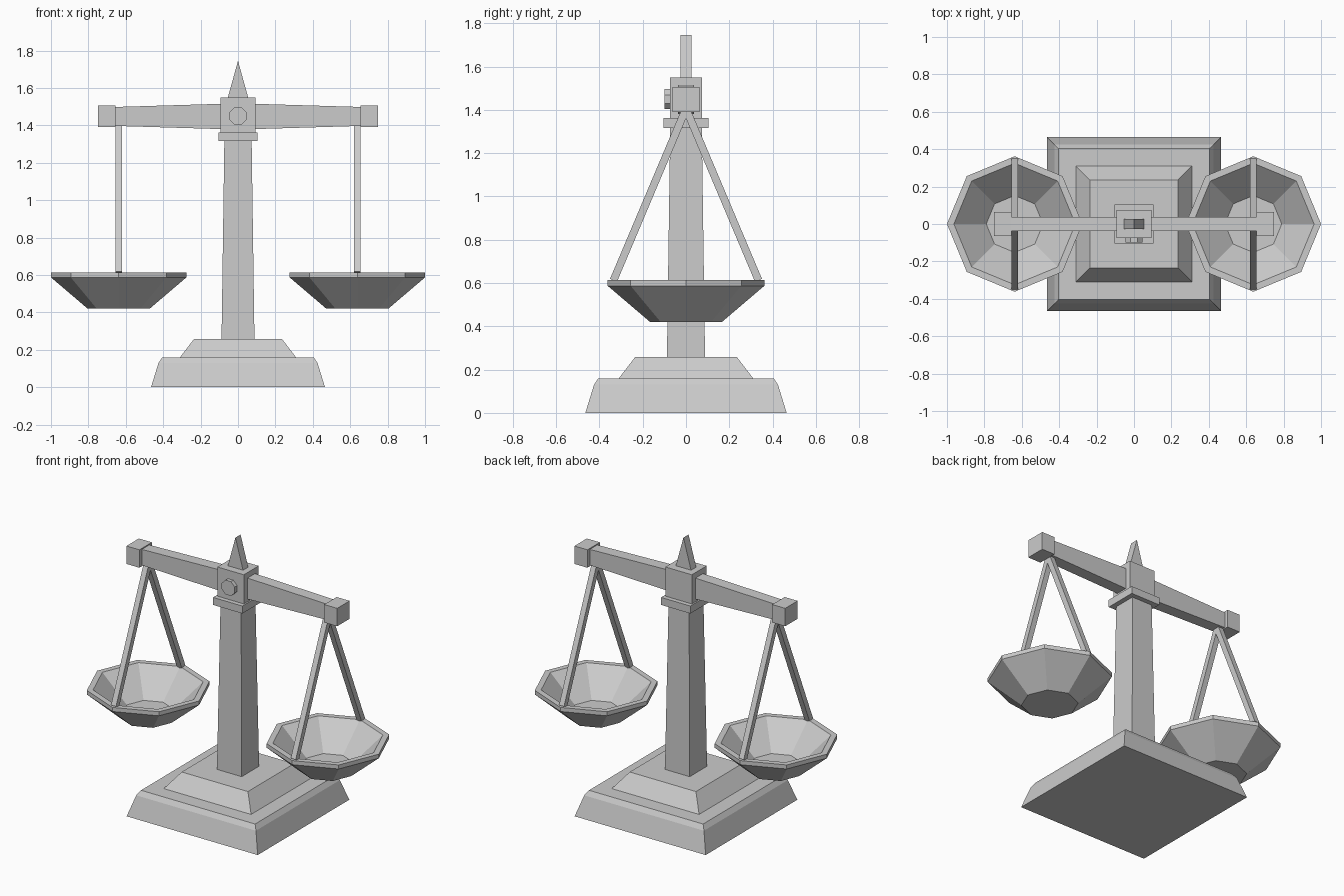
import bpy, bmesh, math
from mathutils import Vector

if "Cube" in bpy.data.objects:
    bpy.data.objects.remove(bpy.data.objects["Cube"])

metal = bpy.data.materials.new("grey metal")
metal.diffuse_color = (0.6, 0.6, 0.6, 1)
metal.use_nodes = True
metal.node_tree.nodes["Principled BSDF"].inputs["Base Color"].default_value = metal.diffuse_color


def loft(name, rings):
    """Bridge equal-sized point rings and cap both ends."""
    bm = bmesh.new()
    loops = [[bm.verts.new(p) for p in ring] for ring in rings]
    n = len(loops[0])
    for a, b in zip(loops, loops[1:]):
        for i in range(n):
            j = (i + 1) % n
            bm.faces.new((a[i], a[j], b[j], b[i]))
    bm.faces.new(loops[0])
    bm.faces.new(loops[-1])
    bmesh.ops.recalc_face_normals(bm, faces=bm.faces)
    mesh = bpy.data.meshes.new(name)
    bm.to_mesh(mesh)
    bm.free()
    mesh.materials.append(metal)
    obj = bpy.data.objects.new(name, mesh)
    bpy.context.collection.objects.link(obj)
    return obj


def rect(hx, hy, z, cx=0):
    return [(cx - hx, -hy, z), (cx + hx, -hy, z), (cx + hx, hy, z), (cx - hx, hy, z)]


def octagon(r, turn=0.0):
    return [(r * math.cos(turn + i * math.pi / 4), r * math.sin(turn + i * math.pi / 4))
            for i in range(8)]


# Stepped plinth
loft("base", [rect(h, h, z) for h, z in ((0.465, 0), (0.425, 0.13), (0.405, 0.16))])
loft("base_step", [rect(0.31, 0.31, 0.16), rect(0.235, 0.235, 0.258)])

# Tapered column, collar and hub block
loft("column", [rect(0.088, 0.088, 0.258), rect(0.073, 0.073, 1.315)])
loft("collar", [rect(0.104, 0.104, 1.315), rect(0.104, 0.104, 1.363)])
loft("hub", [rect(0.094, 0.075, 1.363), rect(0.094, 0.075, 1.55)])

# Wedge finial
loft("finial", [[(-0.054, y, 1.55), (0.054, y, 1.55), (0, y, 1.745)] for y in (-0.026, 0.026)])

# Octagonal bolt on the front of the hub
loft("bolt", [[(x, y, 1.449 + z) for x, z in octagon(0.05, math.pi / 8)]
              for y in (-0.099, -0.07)])

for side, s in (("left", -1), ("right", 1)):
    # Tapered arm and its end block
    loft(side + "_arm", [[(s * x, -0.038, lo), (s * x, 0.038, lo), (s * x, 0.038, hi), (s * x, -0.038, hi)]
                         for x, lo, hi in ((0.09, 1.38, 1.515), (0.66, 1.397, 1.498))])
    loft(side + "_end_block", [rect(0.046, 0.063, z, s * 0.702) for z in (1.39, 1.505)])

    # Hollow octagonal pan: outside, rim, inside
    cx = s * 0.638
    profile = ((0.166, 0.42), (0.362, 0.587), (0.362, 0.613), (0.325, 0.613), (0.152, 0.45))
    loft(side + "_pan", [[(cx + x, y, z) for x, y in octagon(r)] for r, z in profile])

    # Slanted hanger bars
    for end, e in (("front", -1), ("back", 1)):
        top, foot = Vector((cx, 0, 1.405)), Vector((cx, e * 0.335, 0.612))
        across = (foot - top).normalized().cross(Vector((1, 0, 0))) * 0.0175
        wide = Vector((0.0175, 0, 0))
        loft(f"{side}_{end}_hanger", [[p - wide - across, p + wide - across,
                                       p + wide + across, p - wide + across]
                                      for p in (top, foot)])
